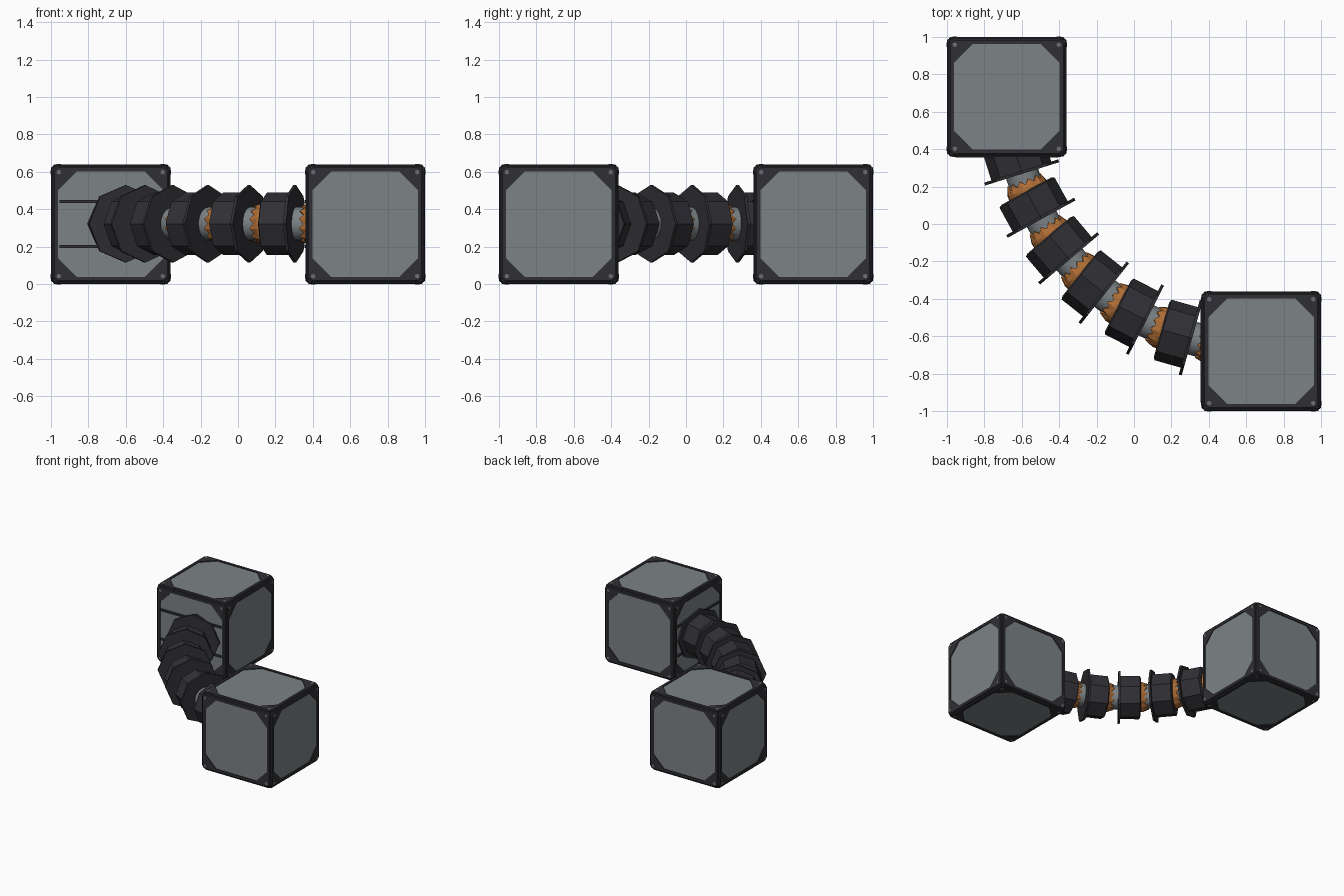
import bpy, bmesh, math
from mathutils import Matrix, Vector

if "Cube" in bpy.data.objects:
    bpy.data.objects.remove(bpy.data.objects["Cube"])


def material(name, rgb):
    m = bpy.data.materials.new(name)
    m.diffuse_color = (*rgb, 1)
    m.use_nodes = True
    m.node_tree.nodes["Principled BSDF"].inputs["Base Color"].default_value = m.diffuse_color
    return m


DARK = material("charcoal", (0.030, 0.029, 0.035))
GREY = material("panel grey", (0.20, 0.225, 0.235))
BOLT = material("bolt grey", (0.16, 0.165, 0.18))
ORANGE = material("burnt orange", (0.42, 0.15, 0.035))


def loft(bm, loops, caps=True, closed=False):
    """Skin matching loops of points; optional end caps or closed tube."""
    rows = [[bm.verts.new(p) for p in lp] for lp in loops]
    n = len(rows[0])
    pairs = list(zip(rows, rows[1:])) + ([(rows[-1], rows[0])] if closed else [])
    for a, b in pairs:
        for i in range(n):
            j = (i + 1) % n
            bm.faces.new((a[i], a[j], b[j], b[i]))
    if caps and not closed:
        bm.faces.new(rows[0][::-1])
        bm.faces.new(rows[-1])


def finish(bm, name, mat, smooth=False):
    bmesh.ops.recalc_face_normals(bm, faces=bm.faces)
    me = bpy.data.meshes.new(name)
    bm.to_mesh(me)
    bm.free()
    me.materials.append(mat)
    ob = bpy.data.objects.new(name, me)
    bpy.context.collection.objects.link(ob)
    if smooth:
        for p in me.polygons:
            p.use_smooth = True
    return ob


def cut_square(h, c, z, M):
    """Square of half size h with corners cut by c."""
    k = h - c
    pts = [(h, -k), (h, k), (k, h), (-k, h), (-h, k), (-h, -k), (-k, -h), (k, -h)]
    return [M @ Vector((x, y, z)) for x, y in pts]


def circle(r, n, z, M):
    return [M @ Vector((r * math.cos(2 * math.pi * i / n),
                        r * math.sin(2 * math.pi * i / n), z)) for i in range(n)]


# ---- the two panelled cubes
H = 0.32
SIDES = [Matrix.Rotation(math.pi / 2 * i, 4, 'Z') @ Matrix.Rotation(math.pi / 2, 4, 'X')
         for i in range(4)]          # front, right, back, left
SIDES += [Matrix.Identity(4), Matrix.Rotation(math.pi, 4, 'X')]


def cube(name, x, y, rail_side):
    T = Matrix.Translation((x, y, 0.32))
    core, frame, panels, bolts, rails = [bmesh.new() for _ in range(5)]
    bmesh.ops.create_cube(core, size=2 * 0.306, matrix=T)
    for s, R in enumerate(SIDES):
        M = T @ R
        # raised rim with corner gussets
        loft(frame, [cut_square(0.308, 0.02, 0.30, M), cut_square(0.308, 0.02, 0.314, M),
                     cut_square(0.302, 0.02, H, M), cut_square(0.282, 0.10, H, M),
                     cut_square(0.282, 0.10, 0.30, M)], closed=True)
        loft(panels, [cut_square(0.282, 0.10, 0.30, M), cut_square(0.282, 0.10, 0.313, M)])
        for sx in (-1, 1):
            for sy in (-1, 1):
                B = M @ Matrix.Translation((sx * 0.278, sy * 0.278, 0))
                loft(bolts, [circle(0.012, 8, 0.31, B), circle(0.012, 8, 0.3215, B)])
        # pair of thin rails on the face that holds the hose
        if s == rail_side:
            for sy in (-1, 1):
                bmesh.ops.create_cube(rails, size=1, matrix=M @ Matrix.Translation(
                    (0, sy * 0.12, 0.317)) @ Matrix.Diagonal((0.55, 0.016, 0.016, 1)))
    finish(core, name + "_core", DARK)
    finish(frame, name + "_frame", DARK)
    finish(panels, name + "_panels", GREY)
    finish(bolts, name + "_bolts", BOLT)
    finish(rails, name + "_rails", DARK)


cube("back_cube", -0.68, 0.68, 0)
cube("front_cube", 0.68, -0.68, 3)

# ---- curved hose: an arc in plan, angle in degrees
R, C = 1.33, 0.67


def arc_frame(deg):
    a = math.radians(deg)
    t = Vector((math.cos(a), -math.sin(a), 0))
    up = Vector((0, 0, 1))
    M = Matrix((up, t.cross(up), t)).transposed().to_4x4()
    M.translation = Vector((C - R * math.sin(a), C - R * math.cos(a), 0.322))
    return M


bm = bmesh.new()
loft(bm, [circle(0.09, 20, 0, arc_frame(80 - 2 * i)) for i in range(36)])
finish(bm, "inner_hose", GREY, True)

STEP = 11.35
for i in range(7):
    deg = 72.5 - STEP * i
    # octagonal sleeve with a flange at its far end
    if i < 6:
        M = arc_frame(deg)
        bm = bmesh.new()
        loft(bm, [circle(r, 8, z, M) for r, z in
                  ((0.15, -0.168), (0.168, -0.16), (0.168, -0.014),
                   (0.207, -0.014), (0.207, 0.002))])
        finish(bm, f"sleeve_{i + 1}", DARK)
    # orange cuff with a toothed edge
    if i > 0:
        M = arc_frame(deg + 7.0)
        n = 24
        edge = []
        for k in range(n):
            tooth = -0.064 if k % 2 else -0.04
            edge.append(M @ Vector((0.099 * math.cos(2 * math.pi * k / n),
                                    0.099 * math.sin(2 * math.pi * k / n), tooth)))
        bm = bmesh.new()
        inner = [M @ (Matrix.Diagonal((0.88, 0.88, 1, 1)) @ (M.inverted() @ p)) for p in edge]
        loft(bm, [inner, edge, circle(0.114, n, -0.015, M), circle(0.114, n, 0.03, M)], caps=False)
        finish(bm, f"cuff_{i}", ORANGE)
